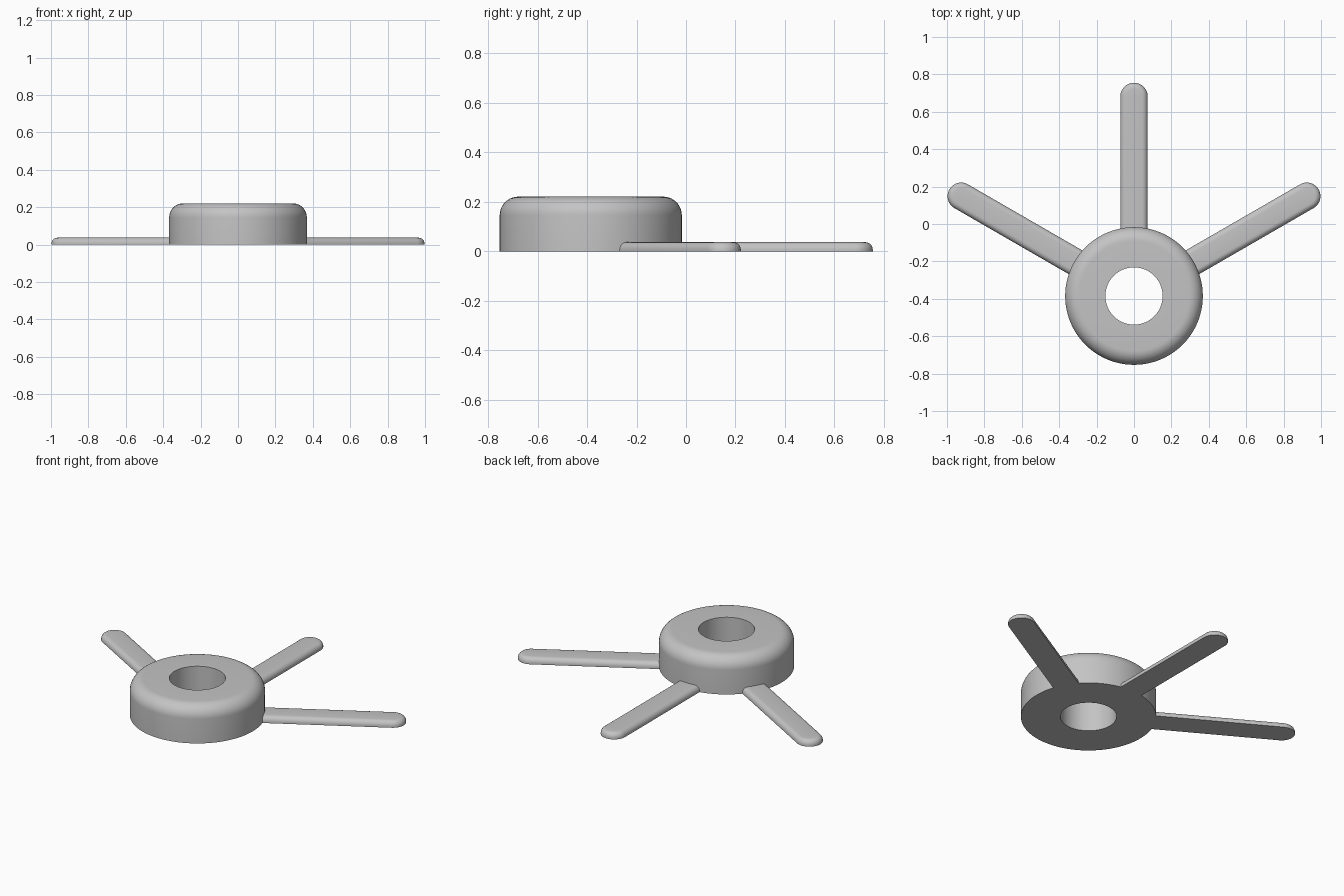
import bpy, bmesh
from math import sin, cos, pi, radians

if "Cube" in bpy.data.objects:
    bpy.data.objects.remove(bpy.data.objects["Cube"], do_unlink=True)

HUB_Y = -0.385
HUB_R, HOLE_R, HUB_H, HUB_FILLET = 0.368, 0.153, 0.221, 0.075
ARM_START, ARM_END, ARM_W, ARM_H, ARM_FILLET = 0.345, 1.067, 0.073, 0.037, 0.03

grey = bpy.data.materials.new("light grey")
grey.use_nodes = True
colour = (0.55, 0.55, 0.55, 1)
grey.diffuse_color = colour
grey.node_tree.nodes["Principled BSDF"].inputs["Base Color"].default_value = colour


def fillet(edge, top, radius, steps):
    """Quarter-round points from the vertical side up to the flat top."""
    angles = [pi / 2 * i / steps for i in range(steps + 1)]
    return [(edge - radius + radius * cos(a), top - radius + radius * sin(a)) for a in angles]


def bridge(bm, rings, closed):
    """Join successive rings of points with quads."""
    loops = [[bm.verts.new(p) for p in ring] for ring in rings]
    pairs = list(zip(loops, loops[1:]))
    if closed:
        pairs.append((loops[-1], loops[0]))
    for a, b in pairs:
        for i in range(len(a)):
            j = (i + 1) % len(a)
            bm.faces.new((a[i], a[j], b[j], b[i]))
    return loops


def finish(bm, name, angle=0):
    bmesh.ops.recalc_face_normals(bm, faces=bm.faces)
    mesh = bpy.data.meshes.new(name)
    bm.to_mesh(mesh)
    bm.free()
    mesh.materials.append(grey)
    obj = bpy.data.objects.new(name, mesh)
    bpy.context.collection.objects.link(obj)
    obj.location.y = HUB_Y
    obj.rotation_euler.z = angle
    bpy.ops.object.select_all(action="DESELECT")
    obj.select_set(True)
    bpy.context.view_layer.objects.active = obj
    bpy.ops.object.shade_smooth_by_angle(angle=radians(35))


# Hub: rounded ring with a straight bore
def build_hub(segments=96):
    profile = [(HOLE_R, 0), (HUB_R, 0)] + fillet(HUB_R, HUB_H, HUB_FILLET, 10) + [(HOLE_R, HUB_H)]
    turn = [2 * pi * i / segments for i in range(segments)]
    bm = bmesh.new()
    bridge(bm, [[(r * cos(a), r * sin(a), z) for a in turn] for r, z in profile], True)
    finish(bm, "hub")


# Arms: flat bars with a round tip and softened upper edge
def build_arm(name, angle, steps=24):
    tip = [-pi / 2 + pi * i / steps for i in range(steps + 1)]
    bm = bmesh.new()
    rings = []
    for r, z in [(ARM_W, 0)] + fillet(ARM_W, ARM_H, ARM_FILLET, 6):
        ring = [(ARM_END + r * cos(a), r * sin(a), z) for a in tip]
        rings.append([(ARM_START, -r, z)] + ring + [(ARM_START, r, z)])
    loops = bridge(bm, rings, False)
    bm.faces.new(loops[0])
    bm.faces.new(loops[-1])
    finish(bm, name, angle)


build_hub()
for arm_name, degrees in (("left_arm", 30), ("back_arm", 90), ("right_arm", 150)):
    build_arm(arm_name, radians(degrees))
